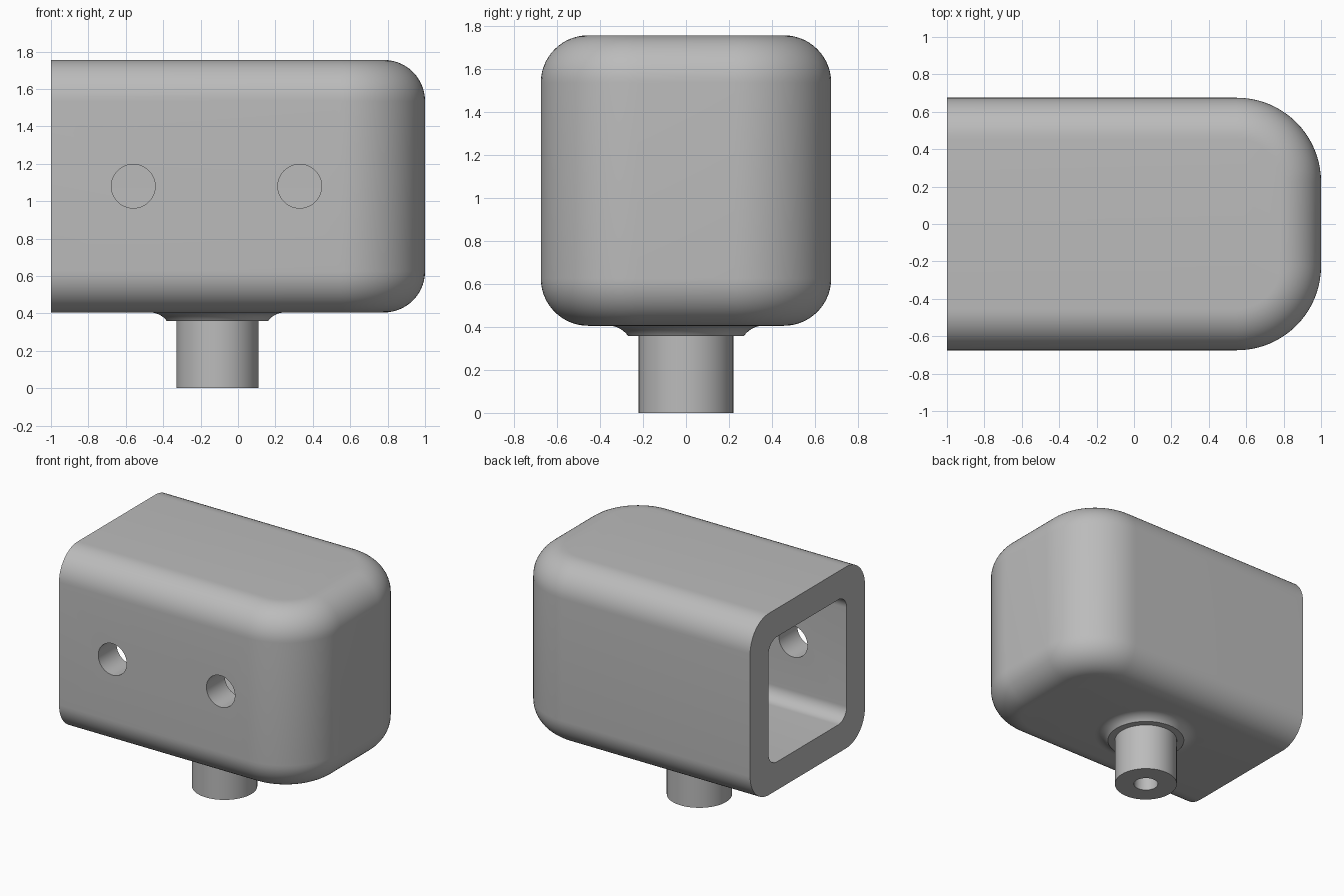
import bpy, bmesh, math
from mathutils import Matrix

cube = bpy.data.objects.get("Cube")
if cube:
    bpy.data.objects.remove(cube, do_unlink=True)

grey = bpy.data.materials.new("plain_grey")
grey.use_nodes = True
colour = (0.5, 0.5, 0.5, 1)
grey.diffuse_color = colour
grey.node_tree.nodes["Principled BSDF"].inputs["Base Color"].default_value = colour

STEM_X = -0.11
STEM_R = 0.22
BORE_R = 0.085
BASE_Z, TOP_Z = 0.405, 1.755
MID_Z = (BASE_Z + TOP_Z) / 2


def finish(bm, name):
    bmesh.ops.recalc_face_normals(bm, faces=bm.faces)
    mesh = bpy.data.meshes.new(name)
    bm.to_mesh(mesh)
    bm.free()
    mesh.materials.append(grey)
    ob = bpy.data.objects.new(name, mesh)
    bpy.context.collection.objects.link(ob)
    return ob


def activate(ob):
    bpy.ops.object.select_all(action="DESELECT")
    ob.select_set(True)
    bpy.context.view_layer.objects.active = ob


def rounded_block(name, x0, x1, half_y, half_z, end_radius, edge_radius):
    """Block with a flat left end, a rounded right end and rounded long edges."""
    bm = bmesh.new()
    bmesh.ops.create_cube(bm, size=1)
    for v in bm.verts:
        v.co.x = x1 if v.co.x > 0 else x0
        v.co.y *= 2 * half_y
        v.co.z = MID_Z + 2 * half_z * v.co.z
    uprights = [e for e in bm.edges if all(v.co.x == x1 for v in e.verts)
                and e.verts[0].co.y == e.verts[1].co.y]
    bmesh.ops.bevel(bm, geom=uprights, offset=end_radius, offset_type="OFFSET",
                    segments=20, profile=0.5, affect="EDGES")
    bm.normal_update()
    rims = [e for e in bm.edges
            if abs(e.verts[0].co.z - e.verts[1].co.z) < 1e-4
            and not all(v.co.x < x0 + 1e-4 for v in e.verts)]
    bmesh.ops.bevel(bm, geom=rims, offset=edge_radius, offset_type="OFFSET",
                    segments=14, profile=0.5, affect="EDGES")
    return finish(bm, name)


def cylinder(name, radius, length, location, tilt=0):
    bm = bmesh.new()
    place = Matrix.Translation(location) @ Matrix.Rotation(tilt, 4, "X")
    bmesh.ops.create_cone(bm, cap_ends=True, segments=64, radius1=radius,
                          radius2=radius, depth=length, matrix=place)
    return finish(bm, name)


def cut(target, cutter):
    cutter.hide_render = True
    mod = target.modifiers.new("cut", "BOOLEAN")
    mod.operation = "DIFFERENCE"
    mod.solver = "EXACT"
    mod.object = cutter
    activate(target)
    bpy.ops.object.modifier_apply(modifier=mod.name)
    bpy.data.objects.remove(cutter, do_unlink=True)


# Hollow housing, open at the flat end
housing = rounded_block("housing", -1, 1, 0.675, 0.675, 0.45, 0.22)
cut(housing, rounded_block("cavity_cutter", -1.2, 0.78, 0.46, 0.465, 0.23, 0.1))

# Two round holes through the front wall, and the bore through the floor
for x in (-0.56, 0.33):
    cut(housing, cylinder("hole_cutter", 0.117, 0.5, (x, -0.6, MID_Z), math.pi / 2))
cut(housing, cylinder("bore_cutter", BORE_R, 0.5, (STEM_X, 0, 0.5)))

# Hollow stem with a stepped, flared collar under the housing
flare = [(0.36 + 0.11 * math.cos(a), BASE_Z - 0.11 + 0.11 * math.sin(a))
         for a in (math.radians(145 - 5.5 * i) for i in range(11))]
step_z = flare[0][1]
profile = [(BORE_R, BASE_Z), (BORE_R, 0), (STEM_R, 0), (STEM_R, step_z)] + flare
bm = bmesh.new()
points = [bm.verts.new((STEM_X + r, 0, z)) for r, z in profile]
edges = [bm.edges.new(pair) for pair in zip(points, points[1:])]
bmesh.ops.spin(bm, geom=points + edges, cent=(STEM_X, 0, 0), axis=(0, 0, 1),
               angle=2 * math.pi, steps=64, use_merge=True)
bmesh.ops.remove_doubles(bm, verts=bm.verts, dist=1e-4)
stem = finish(bm, "stem")

for ob in (housing, stem):
    activate(ob)
    bpy.ops.object.shade_smooth_by_angle(angle=math.radians(30))
